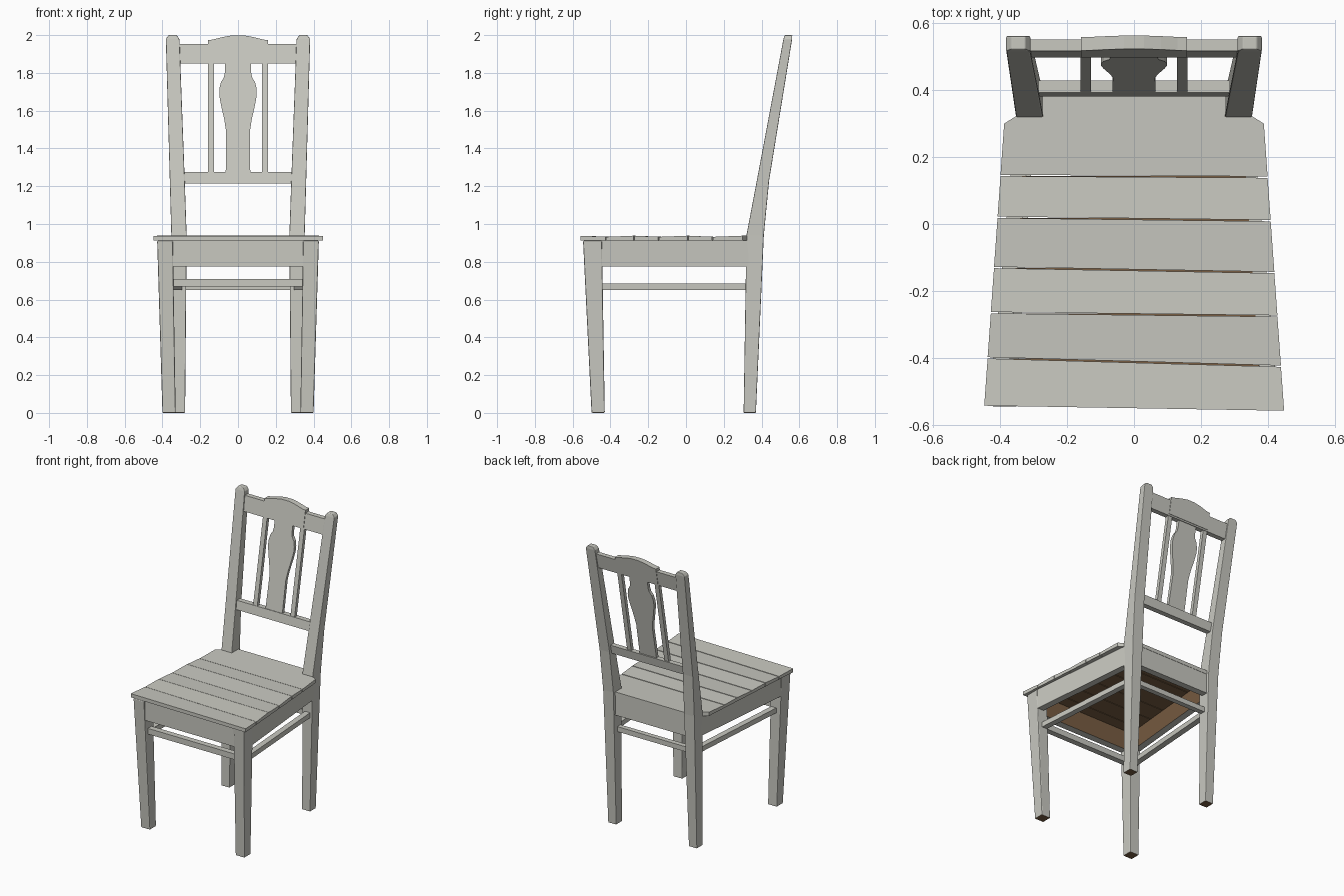
import bpy
import bmesh

if "Cube" in bpy.data.objects:
    bpy.data.objects.remove(bpy.data.objects["Cube"], do_unlink=True)


def make_material(name, colour):
    mat = bpy.data.materials.new(name)
    mat.use_nodes = True
    mat.diffuse_color = (*colour, 1)
    mat.node_tree.nodes["Principled BSDF"].inputs["Base Color"].default_value = (*colour, 1)
    return mat


paint = make_material("pale grey paint", (0.58, 0.58, 0.53))
wood = make_material("bare brown wood", (0.19, 0.11, 0.055))


def loft(name, rings, bare=None, bevel=0.0):
    """Skin matching rings of points; bare(face) picks the unpainted faces."""
    bm = bmesh.new()
    loops = [[bm.verts.new(p) for p in ring] for ring in rings]
    for a, b in zip(loops, loops[1:]):
        for i in range(len(a)):
            j = (i + 1) % len(a)
            bm.faces.new((a[i], a[j], b[j], b[i]))
    bm.faces.new(loops[0])
    bm.faces.new(loops[-1])
    bmesh.ops.recalc_face_normals(bm, faces=bm.faces)
    bm.normal_update()
    for f in bm.faces:
        f.material_index = int(bool(bare and bare(f)))
    mesh = bpy.data.meshes.new(name)
    bm.to_mesh(mesh)
    bm.free()
    mesh.materials.append(paint)
    mesh.materials.append(wood)
    obj = bpy.data.objects.new(name, mesh)
    bpy.context.collection.objects.link(obj)
    if bevel:
        mod = obj.modifiers.new("soft edges", "BEVEL")
        mod.width = bevel
        mod.segments = 2
    return obj


def rect(x0, x1, y0, y1, z):
    return [(x0, y0, z), (x1, y0, z), (x1, y1, z), (x0, y1, z)]


def slab(name, outline, z0, z1, bare=None):
    return loft(name, [[(x, y, z) for x, y in outline] for z in (z0, z1)], bare)


def foot(f):
    return f.normal.z < -0.9


# Legs, with the rear pair running up into the leaning back posts
for side, s in (("left", 1), ("right", -1)):
    loft(f"{side}_front_leg",
         [rect(s * 0.33, s * 0.40, -0.50, -0.43, 0),
          rect(s * 0.345, s * 0.428, -0.545, -0.445, 0.912)], foot, 0.006)
    loft(f"{side}_back_post",
         [rect(s * 0.28, s * 0.343, 0.305, 0.37, 0),
          rect(s * 0.272, s * 0.353, 0.32, 0.412, 0.94),
          rect(s * 0.282, s * 0.361, 0.375, 0.44, 1.23),
          rect(s * 0.31, s * 0.382, 0.516, 0.562, 1.98),
          rect(s * 0.325, s * 0.367, 0.522, 0.562, 2.0)], foot, 0.004)
    # Side apron and stretcher follow the taper of the seat
    slab(f"{side}_apron",
         [(s * 0.424, -0.45), (s * 0.352, 0.33), (s * 0.305, 0.33), (s * 0.377, -0.45)],
         0.775, 0.912, lambda f: f.normal.x * s < -0.9)
    slab(f"{side}_stretcher",
         [(s * 0.39, -0.46), (s * 0.335, 0.33), (s * 0.295, 0.33), (s * 0.35, -0.46)],
         0.65, 0.685)

# Front and back aprons and stretchers
slab("front_apron", [(-0.36, -0.535), (0.36, -0.535), (0.36, -0.485), (-0.36, -0.485)],
     0.775, 0.912, lambda f: f.normal.y > 0.9)
slab("back_apron", [(-0.29, 0.345), (0.29, 0.345), (0.29, 0.39), (-0.29, 0.39)],
     0.775, 0.912, lambda f: f.normal.y < -0.9)
slab("front_stretcher", [(-0.35, -0.505), (0.35, -0.505), (0.35, -0.465), (-0.35, -0.465)],
     0.668, 0.708)
slab("back_stretcher", [(-0.3, 0.33), (0.3, 0.33), (0.3, 0.365), (-0.3, 0.365)],
     0.65, 0.685)


# Seat planks: slightly skewed and uneven, notched around the posts
def half_width(y):
    return 0.448 - (y + 0.55) * 0.0706


cuts = [(-0.545, -0.56), (-0.40, -0.425), (-0.265, -0.275), (-0.13, -0.145),
        (0.02, 0.01), (0.145, 0.14), (0.30, 0.30)]
gap = 0.002
for i, ((l0, r0), (l1, r1)) in enumerate(zip(cuts, cuts[1:])):
    last = i == len(cuts) - 2
    outline = [(-half_width(l0), l0 + gap), (half_width(r0), r0 + gap)]
    if last:
        notch = [(0.388, 0.30), (0.353, 0.322), (0.272, 0.322), (0.272, 0.392)]
        outline += notch + [(-x, y) for x, y in reversed(notch)]
    else:
        outline += [(half_width(r1), r1 - gap), (-half_width(l1), l1 - gap)]
    lift = 0.003 if i % 2 else -0.002
    top = [(x, y, 0.935 + lift * (1 if y > (l0 + l1) / 2 else -1)) for x, y in outline]
    loft(f"seat_plank_{i + 1}", [[(x, y, 0.912) for x, y in outline], top])
    # Bare underside of the plank inside the apron frame
    y0 = max(l0, -0.485) + gap
    y1 = 0.345 if last else l1 - gap
    w0, w1 = half_width(y0) - 0.065, half_width(y1) - 0.065
    slab(f"plank_underside_{i + 1}", [(-w0, y0), (w0, y0), (w1, y1), (-w1, y1)],
         0.906, 0.913, lambda f: True)


# Backrest pieces: outlines in x and z, leaned to follow the posts
def back_piece(name, outline, offset, depth):
    rings = [[(x, 0.32 + (z - 0.94) * 0.189 + d, z) for x, z in outline]
             for d in (offset, offset + depth)]
    return loft(name, rings)


def mirrored(half):
    return half + [(-x, z) for x, z in reversed(half)]


back_piece("lower_back_rail", mirrored([(0.29, 1.215), (0.285, 1.275)]), 0.009, 0.036)
back_piece("top_back_rail", mirrored([(0.312, 1.85), (0.316, 1.953), (0.158, 1.953)]),
           0.006, 0.034)
back_piece("top_rail_crest",
           mirrored([(0.158, 1.86), (0.158, 1.973), (0.13, 1.977), (0.08, 1.99), (0.03, 1.999)]),
           0.003, 0.040)
back_piece("back_splat",
           mirrored([(0.065, 1.27), (0.063, 1.49), (0.072, 1.55), (0.09, 1.63), (0.099, 1.68),
                     (0.099, 1.715), (0.09, 1.752), (0.075, 1.775), (0.07, 1.80), (0.07, 1.86)]),
           0.013, 0.022)
for side, s in (("left", 1), ("right", -1)):
    back_piece(f"{side}_back_slat",
               [(s * 0.128, 1.27), (s * 0.16, 1.27), (s * 0.16, 1.86), (s * 0.128, 1.86)],
               0.012, 0.025)
